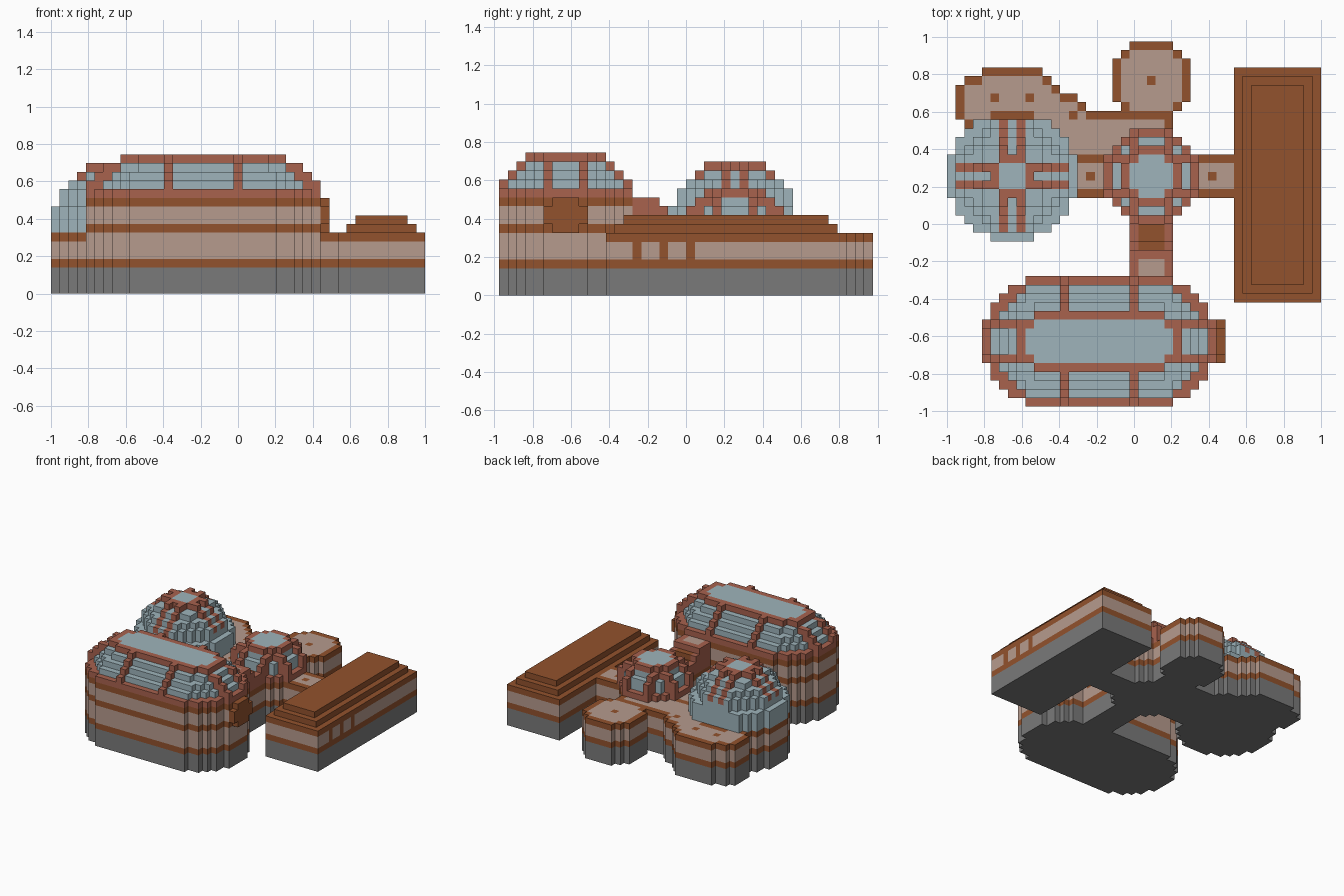
import bpy, bmesh
from mathutils import Vector

if "Cube" in bpy.data.objects:
    bpy.data.objects.remove(bpy.data.objects["Cube"])

UNIT = 2 / 43
NX, NY = 43, 42
COLOURS = {
    "stone_grey": (0.195, 0.195, 0.195),
    "brown_trim": (0.288, 0.084, 0.026),
    "tan_plaster": (0.468, 0.328, 0.270),
    "terracotta_frame": (0.392, 0.122, 0.076),
    "pale_glass": (0.342, 0.456, 0.497),
}
GREY, BROWN, TAN, CLAY, GLASS = range(5)
materials = []
for name, rgb in COLOURS.items():
    m = bpy.data.materials.new(name)
    m.use_nodes = True
    m.diffuse_color = (*rgb, 1)
    bsdf = m.node_tree.nodes["Principled BSDF"]
    bsdf.inputs["Base Color"].default_value = (*rgb, 1)
    bsdf.inputs["Roughness"].default_value = 0.9
    materials.append(m)

cells = {}  # grid block -> (part name, colour)
LOW = [GREY] * 3 + [BROWN, TAN, TAN, BROWN]
TALL = [GREY] * 3 + [BROWN] + [TAN] * 3 + [BROWN, TAN, TAN, BROWN, CLAY]


def put(part, plan, k, colour):
    for i, j in plan:
        cells[i, j, k] = (part, colour)


def rect(i0, i1, j0, j1):
    return {(i, j) for i in range(i0, i1) for j in range(j0, j1)}


def disc(ci, cj, r, stretch=0):
    """Stepped disc, optionally stretched along x from its centre."""
    plan = set()
    for i in range(NX):
        dx = max(ci - i, 0, i - ci - stretch)
        plan |= {(i, j) for j in range(NY) if dx * dx + (j - cj) ** 2 <= r * r}
    return plan


def storey(part, plan, bands):
    for k, colour in enumerate(bands):
        put(part, plan, k, colour)


def flat_roof(part, plan):
    """Low storey with a tan roof inside a brown rim."""
    storey(part, plan, LOW)
    inner = {(i, j) for i, j in plan
             if {(i + 1, j), (i - 1, j), (i, j + 1), (i, j - 1)} <= plan}
    put(part, inner, 6, TAN)


# Rear terrace with a stepped outline
terrace = rect(4, 11, 38, 39) | rect(2, 12, 37, 38) | rect(1, 13, 36, 37)
terrace |= rect(1, 15, 35, 36) | rect(1, 16, 34, 35) | rect(1, 26, 33, 34)
terrace |= rect(2, 26, 28, 33)
flat_roof("terrace", terrace)
flat_roof("rear_lobe", disc(23, 37, 4.6))

# Side corridors
for part, i0, i1 in (("dome_corridor", 14, 19), ("long_hall_corridor", 28, 33)):
    storey(part, rect(i0, i1, 24, 29), LOW)
    put(part, rect(i0, i1, 25, 28), 6, TAN)

# Small brown roof vents
for part, i, j in (("terrace", 5, 35), ("terrace", 9, 35), ("terrace", 14, 33),
                   ("rear_lobe", 23, 37), ("dome_corridor", 16, 26),
                   ("long_hall_corridor", 30, 26)):
    put(part, {(i, j)}, 6, BROWN)

# Round glass dome, cut flat at the back
DI, DJ = 7, 26
storey("dome_base", disc(DI, DJ, 7.4), LOW)
for k, r in ((7, 7.4), (8, 7.4), (9, 7.4), (10, 6.4), (11, 6.4), (12, 5.4), (13, 4.4)):
    plan = {c for c in disc(DI, DJ, r) if c[1] < 33}
    put("glass_dome", plan, k, GLASS)
    if k > 10:
        ribs = {c for c in plan if 1 in (abs(c[0] - DI), abs(c[1] - DJ))}
        put("glass_dome", ribs, k, CLAY)
crown = rect(DI - 1, DI + 2, DJ - 3, DJ + 4) | rect(DI - 3, DI + 4, DJ - 1, DJ + 2)
crown -= {(DI, DJ - 3), (DI, DJ + 3), (DI - 3, DJ), (DI + 3, DJ)}
put("dome_crown", crown, 14, CLAY)
put("dome_crown", rect(DI - 1, DI + 2, DJ - 1, DJ + 2), 14, GLASS)

# Stairway link between the great hall and the tower
link = rect(21, 26, 15, 21)
storey("stair_link", link, LOW + [CLAY, CLAY])
put("stair_link", rect(21, 26, 15, 19), 9, CLAY)
put("stair_link", rect(21, 26, 15, 18), 10, CLAY)
put("stair_link", rect(22, 25, 15, 17), 10, TAN)
put("stair_link", rect(22, 25, 18, 19), 9, BROWN)
put("stair_link", rect(22, 25, 19, 21), 8, BROWN)

# Central lantern tower with posts around the glass
TI, TJ = 23, 26


def posts(a, b):
    return {(TI + s * p, TJ + t * q) for p, q in ((a, b), (b, a))
            for s in (-1, 1) for t in (-1, 1)}


storey("tower_base", disc(TI, TJ, 5.4), LOW + [CLAY])
for k, r, b in ((8, 4.4, 5), (9, 4.4, 5), (10, 3.4, 4)):
    put("tower_lantern", disc(TI, TJ, r), k, GLASS)
    put("tower_posts", posts(2, b) | posts(2, b - 1), k, CLAY)
put("tower_crown", disc(TI, TJ, 3.4), 11, CLAY)
put("tower_crown", disc(TI, TJ, 2.4), 11, GLASS)

# Great hall with a ribbed glass vault
HI, HJ, RUN = 11, 7, 12
storey("great_hall", disc(HI, HJ, 7.4, RUN), TALL)
for k, r in ((12, 6.4), (13, 5.4), (14, 4.4), (15, 3.4)):
    put("hall_vault", disc(HI, HJ, r, RUN), k, CLAY if k == 15 else GLASS)
    ribs = {(i, j) for i, j in disc(HI, HJ, r + 1, RUN)
            if i in (13, 21) or (abs(j - HJ) == 2 and not HI <= i <= HI + RUN)}
    put("hall_ribs", ribs, k, CLAY)
put("hall_skylight", disc(HI, HJ, 2.4, RUN), 15, GLASS)
for k, half in ((7, 1), (8, 2), (9, 2), (10, 1)):
    put("hall_hatch", rect(31, 32, HJ - half, HJ + half + 1), k, BROWN)

# Long hall with a stepped roof and window pillars
storey("long_hall", rect(33, 43, 12, 39), LOW)
for inset in (1, 2):
    put("long_hall_roof", rect(33 + inset, 43 - inset, 12 + inset, 39 - inset),
        6 + inset, BROWN)
for j in (15, 18, 21):
    for k in (4, 5):
        put("long_hall", {(42, j)}, k, BROWN)

# Turn the blocks of each part into one mesh of outer faces
parts = {}
for cell, (part, colour) in cells.items():
    parts.setdefault(part, []).append((Vector(cell), colour))
ORIGIN = Vector((NX / 2, NY / 2, 0))
for part, blocks in parts.items():
    bm = bmesh.new()
    corner_cache = {}

    def corner(p):
        key = tuple(round(c) for c in p)
        if key not in corner_cache:
            corner_cache[key] = bm.verts.new((Vector(key) - ORIGIN) * UNIT)
        return corner_cache[key]

    for pos, colour in blocks:
        for axis in range(3):
            for side in (0, 1):
                n = Vector((0, 0, 0))
                n[axis] = 2 * side - 1
                if tuple(int(c) for c in pos + n) in cells:
                    continue
                u, v = Vector((0, 0, 0)), Vector((0, 0, 0))
                u[(axis + 1) % 3] = v[(axis + 2) % 3] = 1
                base = pos + n * side
                loop = [base, base + u, base + u + v, base + v]
                if not side:
                    loop.reverse()
                face = bm.faces.new([corner(p) for p in loop])
                face.material_index = colour
    if bm.faces:
        mesh = bpy.data.meshes.new(part)
        for m in materials:
            mesh.materials.append(m)
        bm.to_mesh(mesh)
        bpy.context.collection.objects.link(bpy.data.objects.new(part, mesh))
    bm.free()
